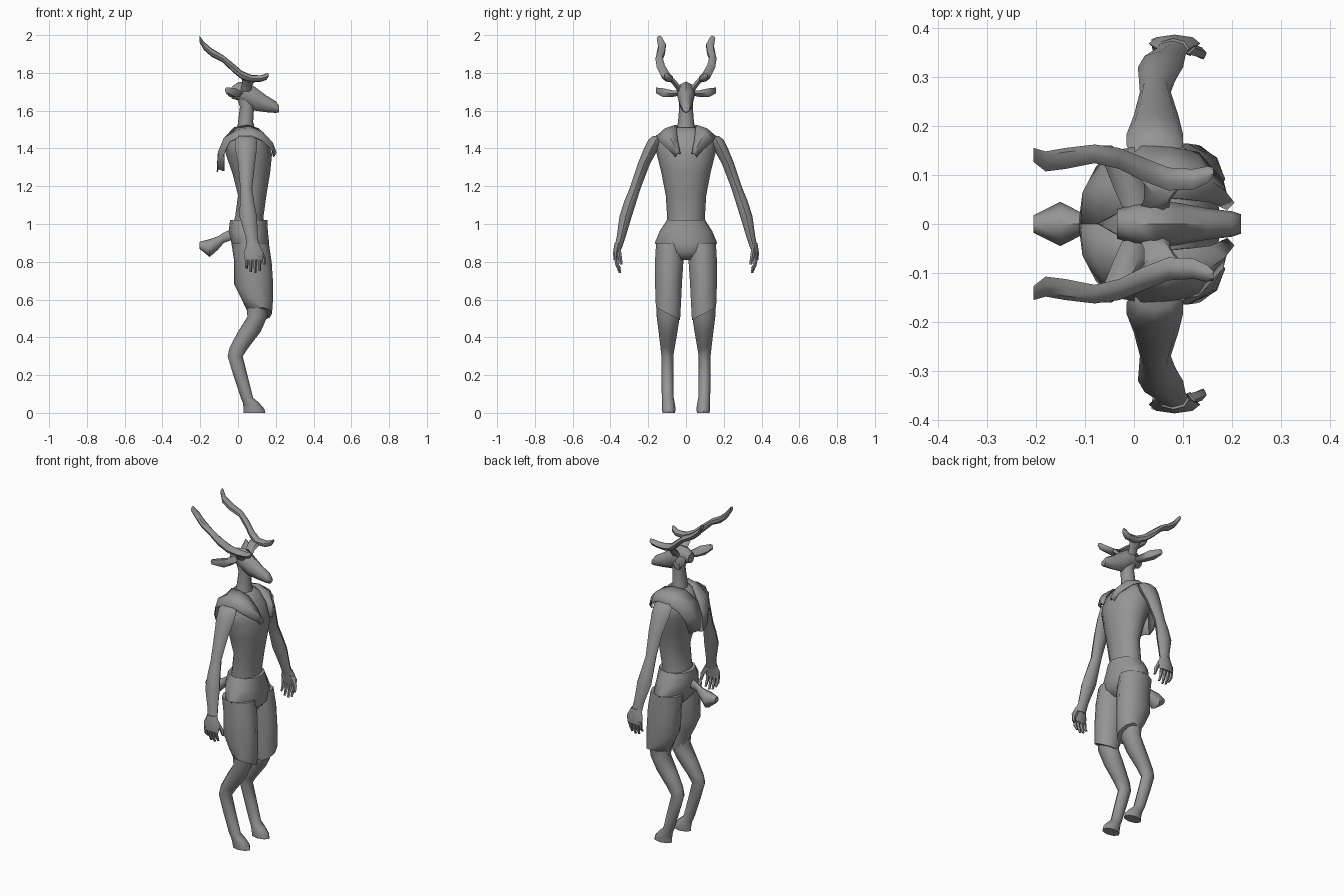
import bpy, bmesh, math

fur = bpy.data.materials.new("plain grey")
fur.diffuse_color = (0.3, 0.3, 0.3, 1)

# axis -> (index along the loft, index of range a, index of range b)
AXES = {"z": (2, 0, 1), "x": (0, 1, 2), "y": (1, 0, 2)}


def finish(name, bm, angle=40):
    bmesh.ops.recalc_face_normals(bm, faces=bm.faces)
    me = bpy.data.meshes.new(name)
    bm.to_mesh(me)
    bm.free()
    me.materials.append(fur)
    ob = bpy.data.objects.new(name, me)
    bpy.context.collection.objects.link(ob)
    bpy.ops.object.select_all(action="DESELECT")
    bpy.context.view_layer.objects.active = ob
    ob.select_set(True)
    bpy.ops.object.shade_smooth_by_angle(angle=math.radians(angle))
    return ob


def loft(name, axis, rings, n=8, side=1, angle=50):
    """Rings are (position, a min, a max, b min, b max, optional tilt along b)."""
    k, ia, ib = AXES[axis]
    bm = bmesh.new()
    loops = []
    for pos, a0, a1, b0, b1, *tilt in rings:
        loop = []
        for i in range(n):
            t = 2 * math.pi * i / n
            c, s = math.cos(t), math.sin(t)
            co = [0, 0, 0]
            co[k] = pos + (tilt[0] * s if tilt else 0)
            co[ia] = (a0 + a1) / 2 + (a1 - a0) / 2 * c
            co[ib] = (b0 + b1) / 2 + (b1 - b0) / 2 * s
            co[1] *= side
            loop.append(bm.verts.new(co))
        loops.append(loop)
    for lo, hi in zip(loops, loops[1:]):
        for i in range(n):
            j = (i + 1) % n
            bm.faces.new((lo[i], lo[j], hi[j], hi[i]))
    bm.faces.new(loops[0])
    bm.faces.new(loops[-1])
    return finish(name, bm, angle)


# Body
loft("torso", "z", [
    (0.98, -0.03, 0.14, -0.10, 0.10), (1.04, -0.015, 0.135, -0.10, 0.10),
    (1.15, 0.0, 0.15, -0.107, 0.107), (1.27, -0.03, 0.17, -0.13, 0.13),
    (1.37, -0.065, 0.18, -0.155, 0.155), (1.44, -0.065, 0.155, -0.16, 0.16),
    (1.485, -0.04, 0.125, -0.11, 0.11), (1.51, -0.015, 0.10, -0.05, 0.05)], 12)
loft("neck", "z", [
    (1.47, -0.01, 0.10, -0.055, 0.055), (1.54, 0.0, 0.08, -0.042, 0.042),
    (1.62, 0.01, 0.085, -0.036, 0.036), (1.68, -0.01, 0.09, -0.036, 0.036)])
loft("shorts_hips", "z", [
    (0.81, 0.02, 0.13, -0.05, 0.05), (0.85, -0.02, 0.165, -0.13, 0.13),
    (0.90, -0.035, 0.165, -0.165, 0.165), (0.96, -0.05, 0.158, -0.14, 0.14),
    (1.02, -0.042, 0.155, -0.102, 0.102)], 12)

# Head with long muzzle
loft("head", "x", [
    (-0.035, -0.03, 0.03, 1.665, 1.725), (0.0, -0.04, 0.04, 1.655, 1.75),
    (0.045, -0.048, 0.048, 1.63, 1.755), (0.09, -0.043, 0.043, 1.60, 1.725),
    (0.15, -0.032, 0.032, 1.592, 1.68), (0.20, -0.026, 0.026, 1.588, 1.65),
    (0.218, -0.02, 0.02, 1.592, 1.625)])

# Tail with a flared tuft
loft("tail", "x", [
    (-0.205, -0.018, 0.018, 0.87, 0.905), (-0.15, -0.045, 0.045, 0.825, 0.92),
    (-0.105, -0.022, 0.022, 0.865, 0.935), (-0.075, -0.012, 0.012, 0.90, 0.955),
    (-0.02, -0.022, 0.022, 0.92, 0.98)])

for s, tag in ((1, "left"), (-1, "right")):
    # Shorts leg with a hem dipping to the inside
    loft("shorts_leg_" + tag, "z", [
        (0.525, 0.055, 0.18, 0.028, 0.162, 0.035), (0.60, 0.02, 0.185, 0.022, 0.165),
        (0.68, -0.02, 0.186, 0.018, 0.167), (0.80, -0.02, 0.178, 0.01, 0.168),
        (0.90, -0.035, 0.163, 0.01, 0.162)], 10, s)
    # Bent hind leg and hoof
    loft("leg_" + tag, "z", [
        (0.0, 0.03, 0.145, 0.058, 0.125), (0.02, 0.03, 0.14, 0.055, 0.127),
        (0.055, 0.025, 0.11, 0.06, 0.127), (0.08, 0.015, 0.08, 0.065, 0.128),
        (0.20, -0.025, 0.05, 0.067, 0.13), (0.30, -0.055, 0.025, 0.067, 0.13),
        (0.345, -0.045, 0.055, 0.06, 0.135), (0.43, 0.0, 0.12, 0.045, 0.145),
        (0.51, 0.05, 0.155, 0.033, 0.155), (0.60, 0.04, 0.17, 0.03, 0.155)], 8, s)
    # Arm
    loft("arm_" + tag, "z", [
        (0.87, 0.045, 0.115, 0.34, 0.38), (0.93, 0.04, 0.105, 0.32, 0.367),
        (1.04, 0.008, 0.10, 0.287, 0.352), (1.12, 0.01, 0.085, 0.262, 0.327),
        (1.19, 0.012, 0.075, 0.24, 0.298), (1.32, 0.0, 0.09, 0.19, 0.255),
        (1.40, -0.015, 0.10, 0.145, 0.222), (1.445, -0.015, 0.10, 0.12, 0.20),
        (1.465, 0.0, 0.085, 0.11, 0.175)], 8, s)
    # Hand
    loft("palm_" + tag, "z", [
        (0.81, 0.035, 0.13, 0.358, 0.384), (0.85, 0.03, 0.135, 0.35, 0.386),
        (0.90, 0.048, 0.112, 0.337, 0.378)], 8, s)
    for i, (x, tip) in enumerate(((0.045, 0.765), (0.067, 0.745), (0.09, 0.74), (0.113, 0.75))):
        loft(f"finger_{i + 1}_{tag}", "z", [
            (tip, x - 0.006, x + 0.007, 0.342, 0.356),
            (0.785, x - 0.01, x + 0.01, 0.355, 0.375),
            (0.83, x - 0.011, x + 0.011, 0.358, 0.382)], 5, s)
    loft("thumb_" + tag, "z", [
        (0.785, 0.133, 0.146, 0.335, 0.35), (0.82, 0.122, 0.148, 0.338, 0.36),
        (0.87, 0.085, 0.125, 0.345, 0.372)], 5, s)
    # Ear
    loft("ear_" + tag, "y", [
        (0.025, -0.02, 0.03, 1.68, 1.71), (0.07, -0.04, 0.025, 1.67, 1.71),
        (0.12, -0.06, 0.005, 1.668, 1.722), (0.16, -0.07, -0.045, 1.69, 1.725)], 6, s)
    # Horn: stalk, then a curved beam with a short tine in front
    loft("horn_stalk_" + tag, "z", [
        (1.70, 0.01, 0.07, 0.008, 0.045), (1.735, 0.02, 0.075, 0.03, 0.07),
        (1.77, 0.02, 0.10, 0.06, 0.105)], 6, s)
    loft("horn_" + tag, "x", [
        (-0.205, 0.125, 0.155, 1.965, 1.998), (-0.18, 0.105, 0.148, 1.92, 1.965),
        (-0.14, 0.11, 0.155, 1.885, 1.93), (-0.08, 0.122, 0.162, 1.855, 1.895),
        (-0.03, 0.11, 0.155, 1.805, 1.855), (0.02, 0.085, 0.135, 1.765, 1.812),
        (0.07, 0.066, 0.115, 1.75, 1.79), (0.12, 0.068, 0.112, 1.752, 1.787),
        (0.15, 0.082, 0.118, 1.762, 1.798), (0.162, 0.095, 0.115, 1.78, 1.80)], 7, s)

    # Shoulder mantle: hanging back panel, over the shoulder, to a lapel point
    strip = [
        ((-0.11, 0.0, 1.275), (-0.075, 0.08, 1.28)),
        ((-0.105, 0.0, 1.37), (-0.075, 0.115, 1.37)),
        ((-0.075, 0.0, 1.45), (-0.045, 0.148, 1.435)),
        ((-0.02, 0.03, 1.51), (0.02, 0.158, 1.465)),
        ((0.05, 0.055, 1.522), (0.075, 0.155, 1.465)),
        ((0.105, 0.05, 1.505), (0.13, 0.145, 1.44)),
        ((0.155, 0.045, 1.445), (0.18, 0.088, 1.39)),
        ((0.188, 0.03, 1.37), (0.188, 0.055, 1.355))]
    bm = bmesh.new()
    rows = []
    for p, q in strip:
        row = []
        for f in (0, 0.55, 1):
            bulge = 0.014 * math.sin(f * math.pi)
            x, y, z = (a + (b - a) * f for a, b in zip(p, q))
            x += bulge * (-1 if x < -0.04 else 1 if x > 0.1 else 0)
            row.append(bm.verts.new((x, s * y, z + bulge)))
        rows.append(row)
    for r0, r1 in zip(rows, rows[1:]):
        for i in range(2):
            bm.faces.new((r0[i], r0[i + 1], r1[i + 1], r1[i]))
    mantle = finish("mantle_" + tag, bm)
    mod = mantle.modifiers.new("thickness", "SOLIDIFY")
    mod.thickness = 0.006
    mod.offset = 0
